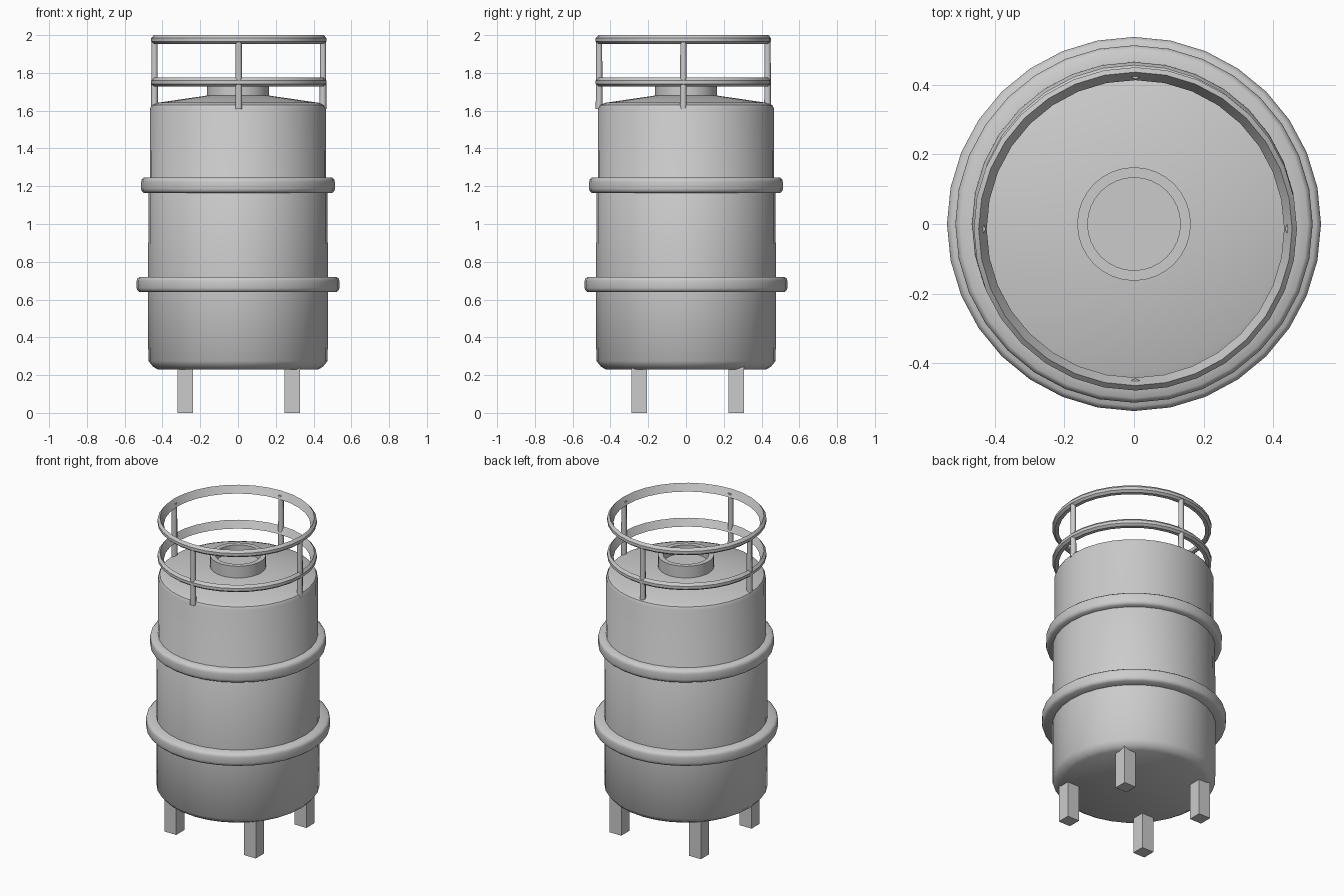
import bpy, bmesh
from math import pi, cos, sin, radians

if "Cube" in bpy.data.objects:
    bpy.data.objects.remove(bpy.data.objects["Cube"])

SIDES = 32


def finish(name, bm, angle=40):
    bmesh.ops.recalc_face_normals(bm, faces=bm.faces)
    me = bpy.data.meshes.new(name)
    bm.to_mesh(me)
    bm.free()
    ob = bpy.data.objects.new(name, me)
    bpy.context.collection.objects.link(ob)
    bpy.ops.object.select_all(action='DESELECT')
    ob.select_set(True)
    bpy.context.view_layer.objects.active = ob
    bpy.ops.object.shade_smooth_by_angle(angle=radians(angle))
    return ob


def lathe(name, profile, closed=False, centre=(0, 0), angle=40):
    """Revolve (radius, z) points around z; open profiles are capped."""
    bm = bmesh.new()
    rows = []
    for r, z in profile:
        rows.append([bm.verts.new((centre[0] + r * cos(2 * pi * i / SIDES),
                                   centre[1] + r * sin(2 * pi * i / SIDES), z))
                     for i in range(SIDES)])
    pairs = list(zip(rows, rows[1:]))
    if closed:
        pairs.append((rows[-1], rows[0]))
    for a, b in pairs:
        for i in range(SIDES):
            j = (i + 1) % SIDES
            bm.faces.new((a[i], a[j], b[j], b[i]))
    if not closed:
        bm.faces.new(rows[0])
        bm.faces.new(rows[-1])
    return finish(name, bm, angle)


# Barrel body with rounded bottom edge and shallow domed top
lathe("tank_body", [(0.425, 0.23), (0.45, 0.245), (0.475, 0.275), (0.476, 0.68),
                    (0.474, 1.20), (0.466, 1.215), (0.465, 1.612), (0.456, 1.63),
                    (0.425, 1.642), (0.15, 1.682)])

# Open filler neck with recessed floor
lathe("filler_neck", [(0.163, 1.66), (0.163, 1.755), (0.133, 1.755), (0.133, 1.70)])


# Two bulging hoops around the barrel
def hoop(name, r, z):
    lathe(name, [(0.45, z - 0.04), (r - 0.014, z - 0.04), (r - 0.003, z - 0.03),
                 (r, z - 0.018), (r, z + 0.018), (r - 0.003, z + 0.03),
                 (r - 0.014, z + 0.04), (0.45, z + 0.04)], closed=True, angle=50)


hoop("lower_hoop", 0.537, 0.68)
hoop("upper_hoop", 0.513, 1.205)

# Guard cage: two rails with a slanted inner wall
CAGE = (0.004, -0.014)
for name, top in (("top_rail", 2.0), ("lower_rail", 1.775)):
    lathe(name, [(0.45, top), (0.464, top - 0.016), (0.464, top - 0.034),
                 (0.45, top - 0.046), (0.427, top - 0.046)], closed=True, centre=CAGE)

# Four slim cage posts
for k, side in enumerate(("right", "back", "left", "front")):
    a = k * pi / 2
    bm = bmesh.new()
    bmesh.ops.create_cone(bm, cap_ends=True, segments=8, radius1=0.018,
                          radius2=0.016, depth=0.365)
    bmesh.ops.translate(bm, verts=bm.verts, vec=(CAGE[0] + 0.446 * cos(a),
                                                 CAGE[1] + 0.446 * sin(a), 1.7925))
    finish(side + "_cage_post", bm, 50)

# Four square legs
for sx, nx in ((-1, "left"), (1, "right")):
    for sy, ny in ((-1, "front"), (1, "back")):
        bm = bmesh.new()
        bmesh.ops.create_cube(bm, size=1)
        bmesh.ops.scale(bm, verts=bm.verts, vec=(0.084, 0.082, 0.27))
        bmesh.ops.translate(bm, verts=bm.verts,
                            vec=(0.004 + sx * 0.283, 0.009 + sy * 0.257, 0.135))
        finish(ny + "_" + nx + "_leg", bm, 30)
